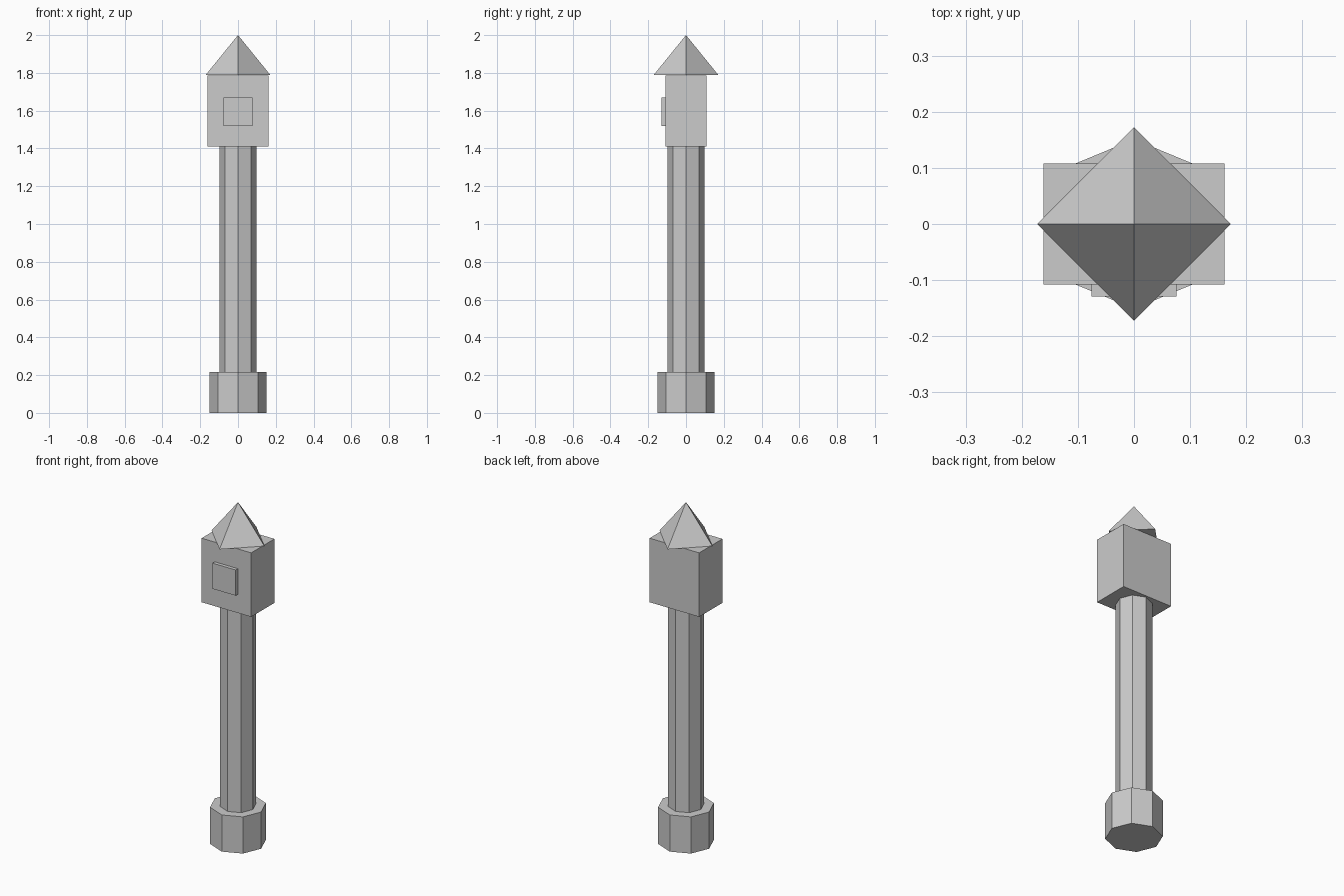
import bpy
import math

cube = bpy.data.objects.get("Cube")
if cube:
    bpy.data.objects.remove(cube, do_unlink=True)

# Single stone colour
stone = bpy.data.materials.new("light grey stone")
stone.use_nodes = True
COLOUR = (0.6, 0.6, 0.6, 1.0)
stone.diffuse_color = COLOUR
stone.node_tree.nodes["Principled BSDF"].inputs["Base Color"].default_value = COLOUR


def finish(name):
    obj = bpy.context.object
    obj.name = name
    obj.data.materials.clear()
    obj.data.materials.append(stone)
    return obj


def tapered(name, sides, r_bottom, r_top, z0, z1):
    """Upright prism or pyramid with corners on the x and y axes."""
    bpy.ops.mesh.primitive_cone_add(
        vertices=sides, radius1=r_bottom, radius2=r_top,
        depth=z1 - z0, location=(0, 0, (z0 + z1) / 2))
    return finish(name)


def box(name, width, y0, y1, z0, z1):
    bpy.ops.mesh.primitive_cube_add(size=1, location=(0, (y0 + y1) / 2, (z0 + z1) / 2))
    obj = finish(name)
    obj.scale = (width, y1 - y0, z1 - z0)
    bpy.ops.object.transform_apply(location=False, rotation=False, scale=True)
    return obj


# Octagonal base and shaft
tapered("base", 8, 0.151, 0.151, 0, 0.216)
tapered("shaft", 8, 0.097, 0.097, 0.216, 1.409)

# Head block with the raised front panel
box("head", 0.323, -0.108, 0.108, 1.409, 1.786)
box("front_panel", 0.151, -0.129, -0.108, 1.519, 1.67)

# Four-sided pointed roof
tapered("roof", 4, 0.172, 0, 1.788, 2.0)
